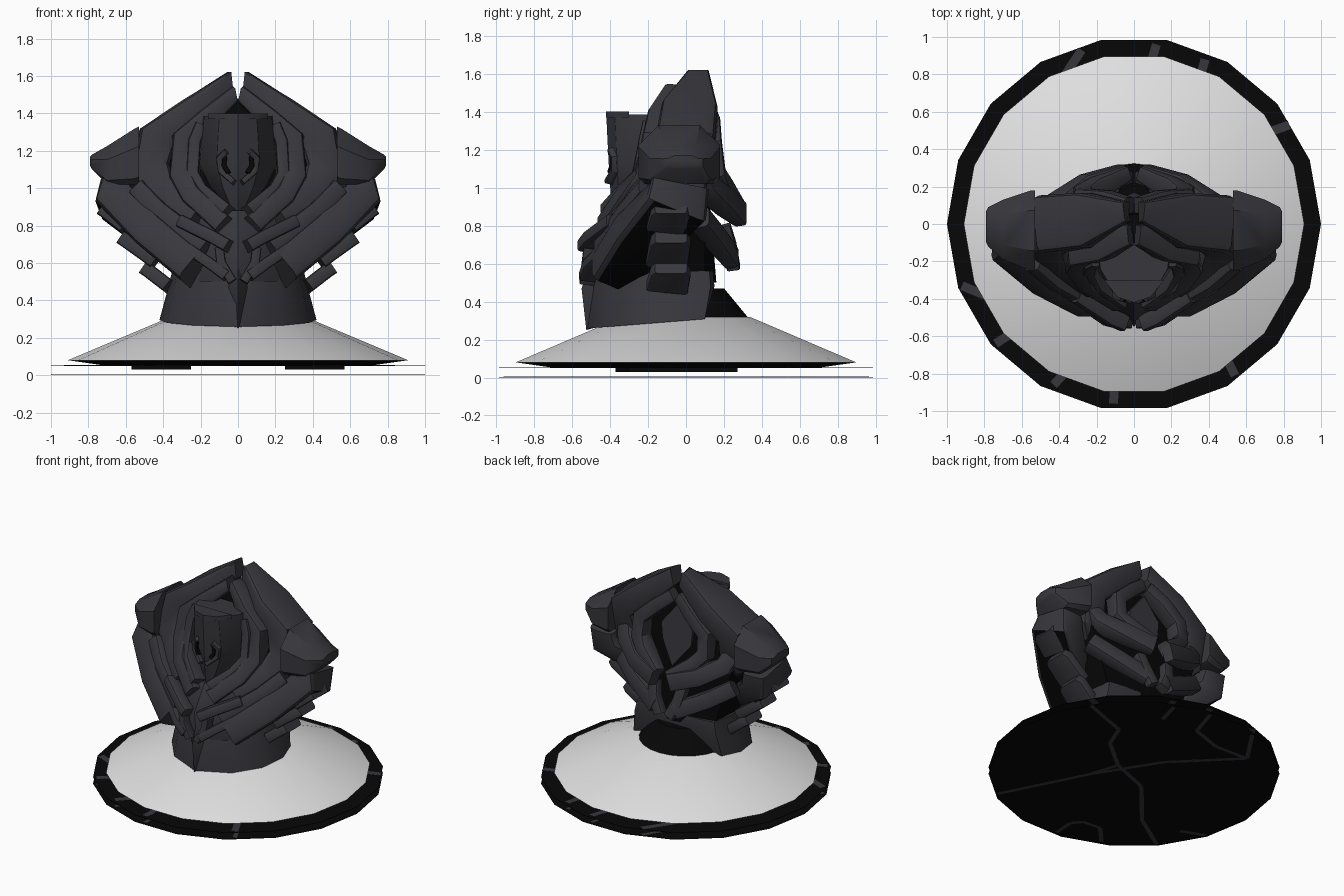
import bpy, bmesh, math
from mathutils import Vector

if "Cube" in bpy.data.objects:
    bpy.data.objects.remove(bpy.data.objects["Cube"])


def material(name, col):
    m = bpy.data.materials.new(name)
    m.diffuse_color = (*col, 1)
    m.use_nodes = True
    m.node_tree.nodes["Principled BSDF"].inputs["Base Color"].default_value = m.diffuse_color
    return m


GREY = material("dark grey", (0.038, 0.038, 0.046))
BLACK = material("black", (0.002, 0.002, 0.002))
PALE = material("pale grey", (0.75, 0.75, 0.75))
Y = Vector((0, 1, 0))


def loft(name, rings, mats=(GREY,), mirror=False, rule=None):
    """Skin a list of equal-length point rings."""
    bm = bmesh.new()
    vs = [[bm.verts.new(p) for p in r] for r in rings]
    n = len(vs[0])
    for a, b in zip(vs, vs[1:]):
        for i in range(n):
            j = (i + 1) % n
            bm.faces.new((a[i], a[j], b[j], b[i]))
    bm.faces.new(vs[0])
    bm.faces.new(vs[-1])
    bmesh.ops.recalc_face_normals(bm, faces=bm.faces)
    bm.normal_update()
    if rule:
        for f in bm.faces:
            f.material_index = rule(f)
    me = bpy.data.meshes.new(name)
    bm.to_mesh(me)
    bm.free()
    me.shade_smooth()
    me.set_sharp_from_angle(angle=math.radians(35))
    for m in mats:
        me.materials.append(m)
    ob = bpy.data.objects.new(name, me)
    bpy.context.collection.objects.link(ob)
    if mirror:
        ob.modifiers.new("mirror", "MIRROR")
    return ob


def band(name, pts, w, d, mats=(GREY,), rule=None, xmin=0.004):
    """Chamfered, mitred bar along (x, y, z, depth scale) points, mirrored in x."""
    P = [Vector(p[:3]) for p in pts]
    dirs = [(q - p).normalized() for p, q in zip(P, P[1:])]
    rings = []
    for i, p in enumerate(P):
        d0, d1 = dirs[max(i - 1, 0)], dirs[min(i, len(dirs) - 1)]
        t = (d0 + d1).normalized()
        n = t.cross(Y).normalized()
        e = n.cross(t)
        s = pts[i][3] if len(pts[i]) > 3 else 1
        a, b = w / 2 / max(.75, t.dot(d0)), d * s / 2
        c = 0.4 * min(a, b)
        sec = [(a, b - c), (a - c * .3, b - c * .3), (a - c, b)]
        sec += [(-u, v) for u, v in reversed(sec)]
        sec += [(-u, -v) for u, v in sec]
        ring = [p + n * u + e * v for u, v in sec]
        rings.append([(max(q.x, xmin), q.y, min(q.z, 1.62)) for q in ring])
    return loft(name, rings, mats, True, rule)


def sym(half, z):
    """Full outline from a half outline; z is a number or a function of y."""
    zz = z if callable(z) else (lambda y: z)
    full = half + [(-x, y) for x, y in reversed(half) if x > 0]
    return [(x, y, zz(y)) for x, y in full]


def circle(r, z, n=18):
    return [(r * math.cos(math.tau * i / n), r * math.sin(math.tau * i / n), z) for i in range(n)]


# --- base: two thin discs under a cone ---
loft("base_disc", [circle(1.0, 0.05), circle(1.0, 0.053)], (BLACK,))
loft("base_step", [circle(0.72, 0.053), circle(0.91, 0.08)], (BLACK,))
loft("base_cone", [circle(0.91, 0.08), circle(0.34, 0.32)], (PALE,))
loft("base_foot", [circle(1.0, 0.001), circle(1.0, 0.004)], (BLACK,))
loft("foot_spacer", [[(x, y, z) for x, y in ((.25, -.37), (.57, -.3), (.57, .27), (.25, .27))]
                     for z in (0.03, 0.05)], (BLACK,), True)

# --- cracks in the base, thin grey strips ---
cracks = [
    [(.54, -.81), (.23, -.2), (.16, .02), (.4, .22), (.47, .4), (.83, .53)],
    [(.16, .02), (-.15, -.1), (-.45, -.45), (-.74, -.64)],
    [(.23, -.2), (-.05, .25), (-.46, .66), (-.28, .93)],
    [(.12, .96), (.05, .73), (-.19, .65), (-.46, .66)],
    [(-.11, -.96), (-.1, -.8), (-.16, -.73), (-.3, -.72), (-.43, -.86)],
    [(.38, .88), (.33, .7)], [(-.92, -.33), (-.75, -.4)],
]
for path in cracks:
    for a, b in zip(path, path[1:]):
        a, b = Vector(a), Vector(b)
        t = (b - a).normalized()
        s = Vector((-t.y, t.x))
        for name, hw, z0, z1 in (("rim_crack", .024, .049, .054), ("foot_crack", .015, 0, .005)):
            quad = [a - s * hw, b - s * hw, b + s * hw, a + s * hw]
            loft(name, [[(p.x, p.y, z) for p in quad] for z in (z0, z1)])

# --- neck ---
loft("neck_core", [circle(0.34, 0.3, 24), circle(0.2, 0.47, 24)], (BLACK,))
slope = lambda y: 0.3 + 0.08 * min(y, 0.1)
n0 = [(0, -.52), (.07, -.49), (.24, -.42), (.38, -.25), (.42, -.06), (.37, .1), (.25, .1)]
n1 = [(0, -.5), (.07, -.48), (.22, -.4), (.34, -.24), (.37, -.06), (.34, .13), (.2, .15)]
loft("neck_guard", [sym(n0, slope), sym(n1, 0.48),
                    sym([(x * .95, y * .95) for x, y in n1], 0.56)])
loft("chin_keel", [[(0, -.525, .25), (.02, -.45, .27), (-.02, -.45, .27)],
                   [(0, -.55, .47), (.08, -.45, .47), (-.08, -.45, .47)],
                   [(0, -.5, .6), (.03, -.45, .6), (-.03, -.45, .6)]])

# --- inner body ---
loft("inner_core", [sym([(0, -.3), (.2, -.28), (.32, -.15), (.3, .1), (0, .16)], 0.5),
                    sym([(0, -.25), (.2, -.24), (.48, -.15), (.46, .1), (0, .12)], 0.98),
                    sym([(0, -.12), (.2, -.1), (.4, -.06), (.36, .06), (0, .08)], 1.25),
                    sym([(0, -.05), (.02, -.05), (.06, -.03), (.06, .05), (0, .05)], 1.48)], (BLACK,))
loft("chin_block", [sym([(0, -.5), (.2, -.42), (.3, -.2)], 0.5),
                    sym([(0, -.52), (.14, -.45), (.34, -.22)], 0.7),
                    sym([(0, -.4), (.2, -.33), (.3, -.18)], 0.88)])

# --- nested arches of the front ---
band("outer_arch", [(0, .065, 1.575, .35), (.25, .02, 1.39, .95), (.44, .0, 1.255),
                    (.45, -.04, 1.05), (.36, -.14, .94, .9), (.19, -.32, .82, .6)], 0.185, 0.31, xmin=.025)
band("inner_arch", [(.0, -.06, 1.5, .5), (.17, -.09, 1.37), (.3, -.12, 1.25),
                    (.3, -.17, 1.04), (.22, -.27, .93), (.06, -.4, .79, .7)], 0.11, 0.22)
band("face_frame", [(.2, -.16, 1.33), (.235, -.18, 1.24), (.235, -.22, 1.05),
                    (.17, -.3, .97), (.04, -.39, .87)], 0.065, 0.14)

# --- face shield with brow and centre hooks ---
h = [(0, -.42), (.1, -.375), (.18, -.24), (.19, -.15), (.1, -.1)]
loft("face_shield", [sym([(x * .3, y * .93) for x, y in h], 0.88),
                     sym([(x * .8, y * .95) for x, y in h], 1.0),
                     sym([(x * 1.14, y * .97) for x, y in h], 1.13),
                     sym(h, 1.385)])
loft("shield_lip", [sym([(0, -.42), (.09, -.39), (.16, -.3)], z) for z in (1.37, 1.4)])
band("face_hook", [(.06, -.39, 1.2), (.1, -.37, 1.16), (.09, -.37, 1.09), (.02, -.405, 1.03)], 0.03, 0.05)
band("hook_gap", [(.07, -.382, 1.17), (.075, -.38, 1.12), (.05, -.395, 1.08)], 0.025, 0.04, (BLACK,))


# --- ears ---
def ear(x, y0, y1, z0, z1):
    c, e = (y1 - y0) * .25, (z1 - z0) * .35
    return [(x, y0, z0 + e * .3), (x, y0 + c * .3, z0), (x, y1 - c * .3, z0), (x, y1, z0 + e * .3),
            (x, y1, z1 - e), (x, y1 - c, z1), (x, y0 + c, z1), (x, y0, z1 - e)]


loft("ear_pod", [ear(.53, -.25, .18, 1.03, 1.33), ear(.55, -.25, .18, 1.02, 1.32),
                 ear(.70, -.19, .13, 1.02, 1.225), ear(.78, -.12, .09, 1.1, 1.18),
                 ear(.79, -.1, .07, 1.12, 1.17)], mirror=True)

# --- cheek arms, with black undersides ---
band("cheek_arm", [(.64, -.03, 1.02, .9), (.645, -.05, .92), (.43, -.23, .735),
                   (.22, -.41, .56, .6)], 0.19, 0.34, (GREY, BLACK),
     lambda f: 1 if f.normal.z < -.3 and f.normal.x > .2 and f.normal.y > -.3 else 0)
band("upper_cheek", [(.52, -.17, .98), (.4, -.27, .86), (.16, -.43, .68, .7)], 0.1, 0.18)
band("chin_strip", [(.3, -.38, .82), (.12, -.5, .73), (.05, -.53, .69)], 0.07, 0.09)
band("jaw_strip", [(.3, -.39, .7), (.14, -.5, .59), (.06, -.52, .53)], 0.06, 0.09)
band("jaw_post", [(.1, -.5, .68), (.09, -.51, .6), (.03, -.52, .5)], 0.05, 0.08)

# --- side fingers ---
for x0, z0, x1, z1 in ((.735, .895, .6, .79), (.63, .74, .44, .605), (.51, .58, .37, .475)):
    band("side_finger", [(x0, -.08, z0, .8), (x0 - .03, -.08, z0 - .02), (x1, -.1, z1, 1.05)], 0.075, 0.21)

# --- back ---
band("back_outer_arch", [(.45, .05, 1.1), (.4, .11, 1.0), (.25, .21, .92), (.06, .285, .86, .6)], 0.13, 0.12)
band("back_inner_arch", [(.02, .1, 1.43, .7), (.14, .12, 1.34), (.27, .13, 1.22), (.27, .15, 1.07),
                         (.2, .19, 1.0), (.05, .27, .89, .7)], 0.1, 0.12)
band("back_lower_strip", [(.46, .07, .84), (.3, .15, .74), (.08, .24, .63, .7)], 0.12, 0.11)
band("back_tail", [(.12, .2, .8), (.1, .23, .7), (.04, .25, .58)], 0.08, 0.07)
loft("back_diamond", [[(0, y, 1.36), (.13, y, 1.2), (.12, y, 1.08), (0, y + .06, .92),
                       (-.12, y, 1.08), (-.13, y, 1.2)] for y in (.06, .11)])
